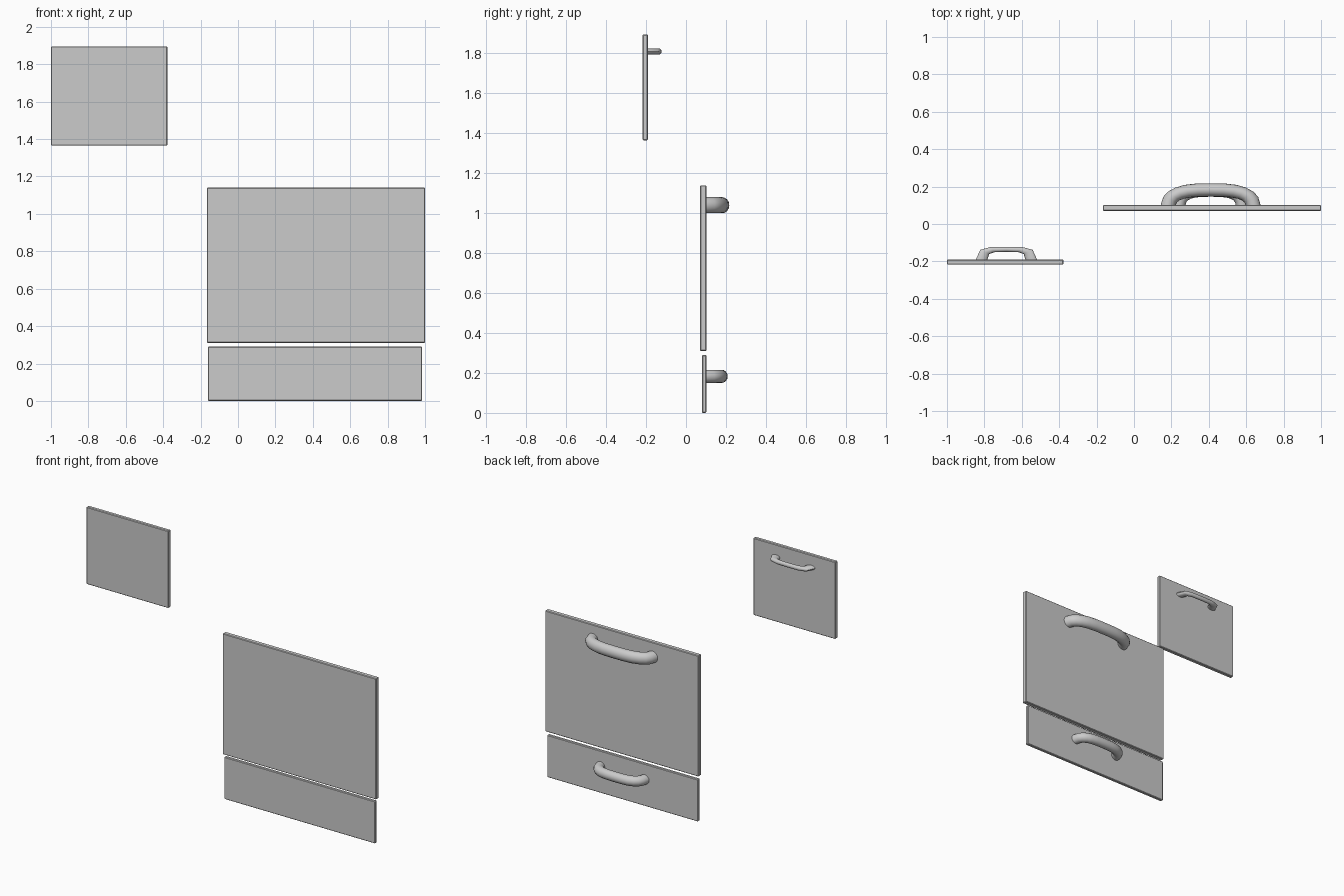
import bpy, bmesh, math
from mathutils import Vector

if "Cube" in bpy.data.objects:
    bpy.data.objects.remove(bpy.data.objects["Cube"])


def finish(bm, name, angle=None):
    bmesh.ops.recalc_face_normals(bm, faces=bm.faces)
    me = bpy.data.meshes.new(name)
    bm.to_mesh(me)
    bm.free()
    ob = bpy.data.objects.new(name, me)
    bpy.context.collection.objects.link(ob)
    if angle:
        bpy.ops.object.select_all(action='DESELECT')
        ob.select_set(True)
        bpy.context.view_layer.objects.active = ob
        bpy.ops.object.shade_smooth_by_angle(angle=math.radians(angle))
    return ob


def panel(name, lo, hi, bevel=0.004):
    lo, hi = Vector(lo), Vector(hi)
    bm = bmesh.new()
    bmesh.ops.create_cube(bm, size=1)
    for v in bm.verts:
        v.co = Vector([(lo[i] + hi[i]) / 2 + v.co[i] * (hi[i] - lo[i]) for i in range(3)])
    ob = finish(bm, name)
    m = ob.modifiers.new("soft_edge", 'BEVEL')
    m.width, m.segments = bevel, 1
    return ob


def handle(name, cx, z, rz, outer, inner, sides=16):
    """Arched pull: rings between an outer and inner outline (half, from foot to middle)."""
    half = list(zip(outer, inner))
    pairs = [((cx - a[0], a[1]), (cx - b[0], b[1])) for a, b in half]
    pairs += [((cx + a[0], a[1]), (cx + b[0], b[1])) for a, b in reversed(half) if a[0] > 0]
    bm = bmesh.new()
    rings = []
    for a, b in pairs:
        mid = Vector(((a[0] + b[0]) / 2, (a[1] + b[1]) / 2, z))
        arm = Vector(((a[0] - b[0]) / 2, (a[1] - b[1]) / 2, 0))
        rings.append([bm.verts.new(mid + arm * math.cos(t) + Vector((0, 0, rz * math.sin(t))))
                      for t in (2 * math.pi * k / sides for k in range(sides))])
    for r, s in zip(rings, rings[1:]):
        for k in range(sides):
            n = (k + 1) % sides
            bm.faces.new((r[k], r[n], s[n], s[k]))
    bm.faces.new(rings[0])
    bm.faces.new(rings[-1])
    return finish(bm, name, 40)


# Small upper door and its angular handle
panel("small_door", (-1.0, -0.217, 1.365), (-0.377, -0.191, 1.895))
handle("small_door_handle", -0.682, 1.81, 0.015,
       [(0.166, -0.195), (0.140, -0.138), (0.085, -0.123), (0, -0.122)],
       [(0.103, -0.195), (0.092, -0.160), (0.065, -0.151), (0, -0.149)])

# Large door and its rounded handle
panel("large_door", (-0.166, 0.07, 0.31), (1.0, 0.102, 1.14))
handle("large_door_handle", 0.41, 1.04, 0.04,
       [(0.268, 0.098), (0.254, 0.145), (0.228, 0.173), (0.19, 0.194), (0.14, 0.209), (0.08, 0.216), (0, 0.217)],
       [(0.188, 0.098), (0.180, 0.116), (0.166, 0.127), (0.145, 0.135), (0.11, 0.142), (0.06, 0.146), (0, 0.147)])

# Bottom drawer front and its rounded handle
panel("drawer_front", (-0.161, 0.08, 0.0), (0.984, 0.102, 0.29))
handle("drawer_handle", 0.41, 0.183, 0.033,
       [(0.202, 0.098), (0.192, 0.143), (0.172, 0.170), (0.143, 0.190), (0.105, 0.203), (0.06, 0.208), (0, 0.209)],
       [(0.135, 0.098), (0.130, 0.117), (0.120, 0.128), (0.105, 0.136), (0.08, 0.142), (0.045, 0.145), (0, 0.146)])
